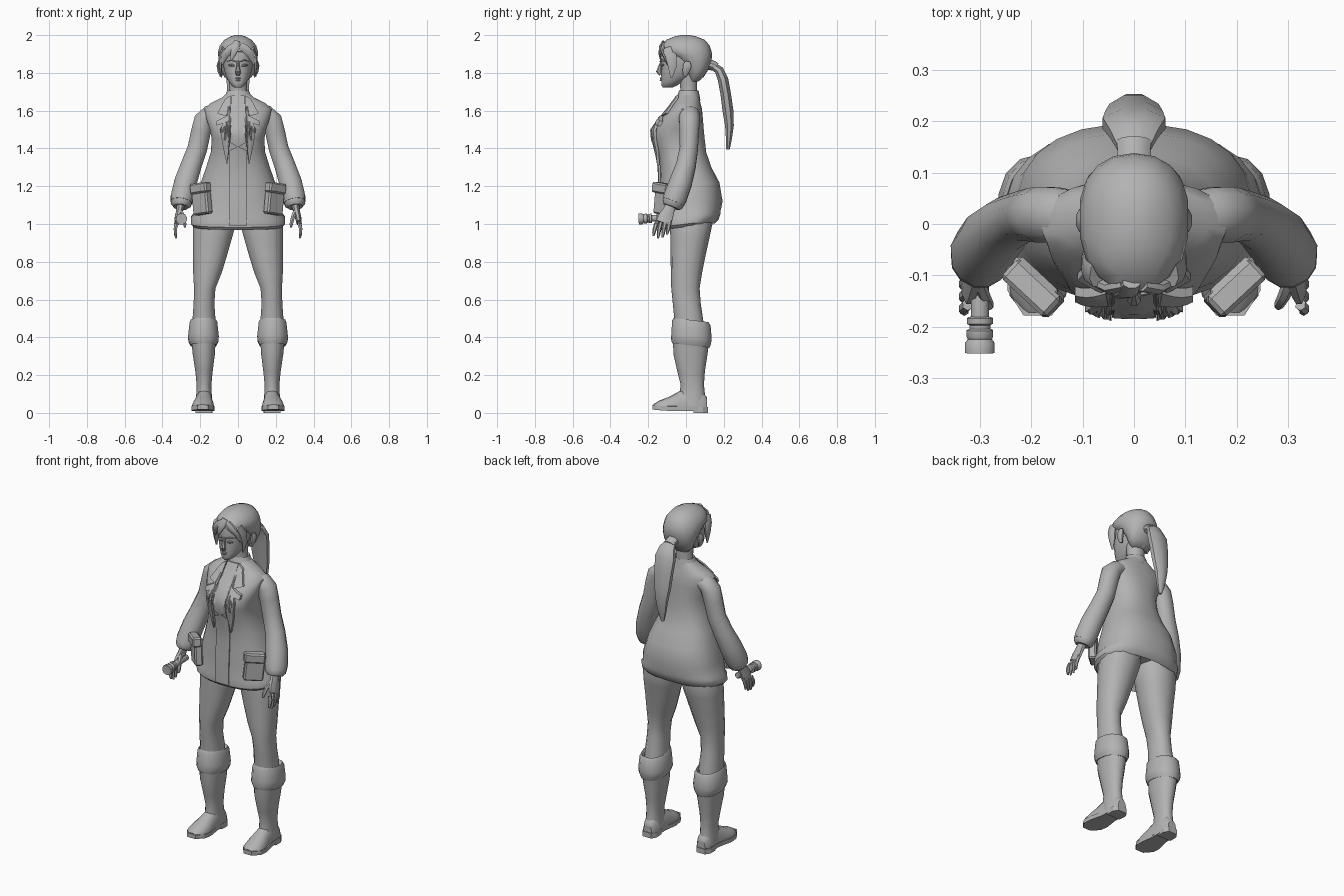
import bpy, bmesh, math
from mathutils import Vector, Matrix

grey = bpy.data.materials.new("plain grey")
grey.diffuse_color = (0.45, 0.45, 0.45, 1)


def finish(name, bm, angle=40):
    bmesh.ops.recalc_face_normals(bm, faces=bm.faces[:])
    me = bpy.data.meshes.new(name)
    bm.to_mesh(me)
    bm.free()
    me.materials.append(grey)
    ob = bpy.data.objects.new(name, me)
    bpy.context.collection.objects.link(ob)
    bpy.ops.object.select_all(action='DESELECT')
    ob.select_set(True)
    bpy.context.view_layer.objects.active = ob
    bpy.ops.object.shade_smooth_by_angle(angle=math.radians(angle))
    return ob


def skin(name, rings, angle=40):
    """Join rings of points into a closed skin."""
    bm = bmesh.new()
    rows = [[bm.verts.new(p) for p in r] for r in rings]
    n = len(rows[0])
    for a, b in zip(rows, rows[1:]):
        for i in range(n):
            j = (i + 1) % n
            bm.faces.new((a[i], a[j], b[j], b[i]))
    bm.faces.new(rows[0])
    bm.faces.new(rows[-1])
    return finish(name, bm, angle)


def oval(n, p):
    for i in range(n):
        t = 2 * math.pi * (i + 0.5) / n
        c, s = math.cos(t), math.sin(t)
        yield (math.copysign(abs(c) ** (2 / p), c), math.copysign(abs(s) ** (2 / p), s))


def stack(name, secs, cx=0, n=16, p=2.0, tilt=lambda y, z: 0, side=1):
    """Horizontal sections: z, x centre offset, half width, front y, back y."""
    rings = []
    for z, dx, w, f, b in secs:
        ring = []
        for u, v in oval(n, p):
            y = (f + b) / 2 + v * (b - f) / 2
            ring.append((side * (cx + dx + u * w), y, z + tilt(y, z)))
        rings.append(ring)
    return skin(name, rings)


def tube(name, path, n=8, side=1, p=2.0):
    """Sections square to a path: x, y, z, width radius, depth radius."""
    pts = [Vector(q[:3]) for q in path]
    rings = []
    for i, q in enumerate(path):
        t = (pts[min(i + 1, len(pts) - 1)] - pts[max(i - 1, 0)]).normalized()
        ref = Vector((0, 1, 0)) if abs(t.y) < 0.95 else Vector((0, 0, 1))
        a = ref.cross(t).normalized()
        b = t.cross(a)
        ring = [pts[i] + a * (u * q[3]) + b * (v * q[4]) for u, v in oval(n, p)]
        rings.append([(side * c.x, c.y, c.z) for c in ring])
    return skin(name, rings)


def box(name, loc, size, rz=0, ry=0, side=1, bevel=0.008):
    bm = bmesh.new()
    m = Matrix.Translation(loc) @ Matrix.Rotation(rz, 4, 'Z') @ Matrix.Rotation(ry, 4, 'Y')
    bmesh.ops.create_cube(bm, size=1, matrix=m @ Matrix.Diagonal((*size, 1)))
    bmesh.ops.bevel(bm, geom=bm.edges[:], offset=bevel, segments=1, affect='EDGES')
    for v in bm.verts:
        v.co.x *= side
    return finish(name, bm, 30)


# jacket body
JP = 2.4
JACKET = [(1.03, 0, .20, -.11, .13), (0.985, 0, .235, -.135, .155), (1.0, 0, .25, -.148, .172),
          (1.035, 0, .25, -.15, .185), (1.05, 0, .238, -.147, .185), (1.12, 0, .228, -.145, .195),
          (1.22, 0, .198, -.138, .178), (1.30, 0, .17, -.138, .135), (1.38, 0, .145, -.15, .108),
          (1.45, 0, .14, -.172, .1), (1.50, 0, .15, -.175, .095), (1.56, 0, .17, -.13, .09),
          (1.61, 0, .18, -.085, .085), (1.64, 0, .145, -.065, .077), (1.67, 0, .085, -.045, .072),
          (1.69, 0, .062, -.035, .065)]
stack("jacket", JACKET, n=24, p=JP, tilt=lambda y, z: .12 * y if z < 1.06 else 0)


def chest_y(x, z):
    """Front of the jacket at a given x and z."""
    rows = JACKET[2:]
    z = max(rows[0][0], min(z, rows[-1][0] - 1e-4))
    for a, b in zip(rows, rows[1:]):
        if a[0] <= z <= b[0]:
            t = (z - a[0]) / (b[0] - a[0])
            w, f, k = (a[i] + (b[i] - a[i]) * t for i in (2, 3, 4))
            u = min(abs(x) / w, 1)
            return (f + k) / 2 - (k - f) / 2 * (1 - u ** JP) ** (1 / JP)


def panel(name, outline, thick, side=1):
    """Cloth panel laid over the jacket front from an x, z outline."""
    bm = bmesh.new()
    bm.faces.new([bm.verts.new((x, 0, z)) for x, z in outline])
    bmesh.ops.triangulate(bm, faces=bm.faces[:])
    bmesh.ops.subdivide_edges(bm, edges=bm.edges[:], cuts=4, use_grid_fill=True)
    for v in bm.verts:
        v.co.y = chest_y(v.co.x, v.co.z) - .004
    back = bm.faces[:]
    front = bmesh.ops.extrude_face_region(bm, geom=back, use_keep_orig=True)["geom"]
    for v in front:
        if isinstance(v, bmesh.types.BMVert):
            v.co.y -= thick
    for v in bm.verts:
        v.co.x *= side
    finish(name, bm, 35)


panel("placket", [(-.045, .99), (.045, .99), (.045, 1.39), (0, 1.41), (-.045, 1.39)], .006)
panel("shirt_front", [(-.04, 1.43), (0, 1.405), (.04, 1.43), (.045, 1.55), (.035, 1.68),
                      (-.035, 1.68), (-.045, 1.55)], .008)
for s, tag in ((1, "left"), (-1, "right")):
    panel(tag + "_lapel", [(.058, 1.31), (.078, 1.40), (.095, 1.50), (.062, 1.57), (.11, 1.585),
                           (.07, 1.66), (.04, 1.68), (.048, 1.55), (.045, 1.42)], .014, s)
    panel(tag + "_chest_flap", [(.05, 1.545), (.115, 1.52), (.115, 1.545), (.055, 1.575)], .018, s)
    # hip pockets
    box(tag + "_pocket", (.192, -.118, 1.13), (.11, .045, .16), .75, .12, s)
    box(tag + "_pocket_flap", (.198, -.126, 1.19), (.118, .052, .055), .75, .12, s)

    # trouser leg
    stack(tag + "_trouser_leg", [(1.08, .115, .1, -.08, .13), (1.0, .125, .115, -.085, .14),
          (.93, .135, .107, -.083, .125), (.84, .147, .093, -.082, .105), (.74, .162, .077, -.08, .085),
          (.66, .176, .058, -.078, .072), (.58, .18, .056, -.07, .078), (.5, .18, .062, -.062, .09),
          (.42, .18, .06, -.06, .1)], n=14, p=2.2, side=s)
    # boot cuff and shaft
    stack(tag + "_boot_cuff", [(.46, .183, .05, -.04, .09), (.495, .183, .068, -.066, .118),
          (.48, .183, .075, -.074, .13), (.41, .183, .083, -.077, .136), (.385, .183, .082, -.08, .133),
          (.36, .183, .07, -.074, .125), (.37, .183, .05, -.04, .09)], n=14, p=2.2, side=s,
          tilt=lambda y, z: -.12 * y)
    stack(tag + "_boot_shaft", [(.4, .183, .067, -.07, .125), (.31, .181, .06, -.066, .114),
          (.22, .18, .047, -.046, .1), (.15, .18, .04, -.028, .095), (.1, .18, .042, -.035, .1),
          (.025, .18, .046, -.04, .11)], n=14, p=2.2, side=s)
    # foot, built from heel to toe
    rings = []
    for y, cx, w, top in ((.112, .178, .028, .08), (.09, .178, .042, .11), (.02, .179, .045, .14),
                          (-.035, .181, .05, .115), (-.09, .185, .06, .085), (-.14, .187, .056, .066),
                          (-.172, .187, .03, .046)):
        rings.append([(s * (cx + u * w), y, .02 + max(v, 0) * (top - .02)) for u, v in oval(14, 2.4)])
    skin(tag + "_boot_foot", rings)
    # sole and heel
    outline = [(.15, .112), (.208, .112), (.226, .06), (.228, .0), (.247, -.08), (.246, -.13),
               (.215, -.178), (.16, -.178), (.128, -.13), (.124, -.08), (.135, 0), (.134, .06)]
    skin(tag + "_sole", [[(s * x, y, z + max(0, -y - .1) * .1) for x, y in outline] for z in (.01, .034)], 30)
    skin(tag + "_heel", [[(s * x, y, z) for x, y in ((.137, .04), (.225, .04), (.225, .09),
         (.207, .117), (.151, .117), (.135, .09))] for z in (0, .03)], 30)

    # sleeve and cuff
    tube(tag + "_sleeve", [(.1, .018, 1.59, .04, .045), (.15, .018, 1.582, .048, .055),
         (.18, .018, 1.55, .055, .056), (.196, .018, 1.49, .054, .053), (.215, .015, 1.4, .054, .05),
         (.248, .0, 1.31, .057, .054), (.278, -.028, 1.22, .062, .062), (.296, -.057, 1.14, .063, .064),
         (.3, -.068, 1.115, .058, .06)], 12, s)
    tube(tag + "_cuff", [(.297, -.06, 1.13, .058, .06), (.302, -.072, 1.105, .056, .058),
         (.304, -.078, 1.09, .04, .045)], 12, s)
    # hand
    tube(tag + "_palm", [(.302, -.076, 1.11, .024, .03), (.308, -.09, 1.075, .02, .032),
         (.318, -.108, 1.035, .018, .042), (.324, -.12, 1.005, .014, .042)], 8, s)
    for k in range(4):
        y, d = -.085 - .024 * k, (.02, .004, 0, .012)[k]
        tube(f"{tag}_finger_{k + 1}", [(.324, y, 1.02 - .006 * k, .011, .012),
             (.332, y - .008, .975, .01, .011), (.33, y - .013, .942 + d, .009, .009),
             (.327, y - .015, .925 + d, .005, .005)], 6, s)
    tube(tag + "_thumb", [(.306, -.105, 1.07, .014, .016), (.292, -.14, 1.04, .012, .013),
         (.282, -.158, 1.0, .01, .01), (.281, -.163, .982, .005, .005)], 6, s)

    # ear, eye, brow and hanging hair locks
    tube(tag + "_ear", [(.088, -.005, 1.785, .01, .01), (.097, .0, 1.81, .012, .02),
         (.102, .007, 1.84, .012, .024), (.098, .008, 1.86, .008, .014)], 8, s)
    tube(tag + "_eye", [(.018, -.13, 1.838, .003, .003), (.034, -.128, 1.841, .008, .008),
         (.05, -.119, 1.841, .003, .003)], 8, s)
    tube(tag + "_brow", [(.014, -.136, 1.86, .004, .005), (.036, -.13, 1.868, .005, .006),
         (.058, -.113, 1.862, .003, .003)], 6, s)
    tube(tag + "_side_lock", [(.07, -.095, 1.93, .018, .03), (.09, -.08, 1.89, .013, .032),
         (.094, -.072, 1.83, .009, .024), (.088, -.078, 1.775, .003, .006)], 8, s)
    tube(tag + "_fringe", [(.015, -.118, 1.945, .02, .014), (.042, -.124, 1.925, .024, .014),
         (.068, -.112, 1.895, .02, .012), (.084, -.095, 1.845, .005, .005)], 8, s)

# neck and collar
stack("neck", [(1.64, 0, .06, -.03, .06), (1.7, 0, .05, -.03, .06), (1.75, 0, .05, -.035, .06),
               (1.81, 0, .055, -.05, .06)], n=12)
stack("collar", [(1.655, 0, .085, -.055, .076), (1.69, 0, .066, -.042, .07), (1.708, 0, .058, -.036, .066),
                 (1.7, 0, .045, -.025, .055)], n=14)

# face
stack("face", [(1.722, 0, .018, -.122, -.075), (1.732, 0, .033, -.13, -.05), (1.752, 0, .048, -.131, -.02),
      (1.78, 0, .064, -.131, .03), (1.81, 0, .073, -.132, .06), (1.845, 0, .08, -.13, .08),
      (1.88, 0, .084, -.136, .09), (1.93, 0, .08, -.125, .09)], n=18, p=2.2)
tube("nose", [(0, -.128, 1.865, .007, .006), (0, -.137, 1.835, .009, .01), (0, -.144, 1.808, .015, .016),
     (0, -.134, 1.79, .012, .01)], 8)
for nm, z, w in (("upper_lip", 1.771, .02), ("lower_lip", 1.761, .017)):
    tube(nm, [(-w, -.124, z, .002, .002), (0, -.132, z, .006, .007), (w, -.124, z, .002, .002)], 6)

# hair
stack("hair_cap", [(1.755, 0, .045, .02, .066), (1.78, 0, .075, .012, .095), (1.82, 0, .092, .0, .12),
      (1.86, 0, .101, -.04, .134), (1.89, 0, .106, -.085, .138), (1.912, 0, .107, -.13, .136),
      (1.945, 0, .098, -.132, .125), (1.975, 0, .073, -.105, .1), (1.993, 0, .04, -.06, .055),
      (2.0, 0, .015, -.025, .02)], n=18, p=2.2)
tube("centre_fringe", [(-.005, -.115, 1.965, .018, .012), (-.012, -.133, 1.935, .022, .011),
     (-.026, -.138, 1.9, .015, .008), (-.036, -.135, 1.868, .003, .003)], 8)
tube("hair_tie", [(0, .115, 1.845, .036, .03), (0, .145, 1.838, .034, .026), (0, .16, 1.83, .036, .024)], 10)
tube("ponytail", [(0, .14, 1.838, .03, .02), (0, .175, 1.815, .05, .026), (0, .196, 1.765, .066, .03),
     (0, .21, 1.69, .06, .03), (0, .222, 1.6, .052, .031), (0, .23, 1.52, .038, .025),
     (0, .227, 1.45, .026, .017), (0, .222, 1.395, .01, .01)], 8)

# torch held in the right hand
tube("torch", [(-.3, y, 1.03 + .04 * (y + .17), r, r) for y, r in
     ((-.06, .014), (-.065, .018), (-.18, .018), (-.183, .026), (-.194, .026), (-.197, .021),
      (-.204, .021), (-.207, .027), (-.219, .027), (-.224, .024), (-.232, .03), (-.251, .03),
      (-.247, .022))], 12)
